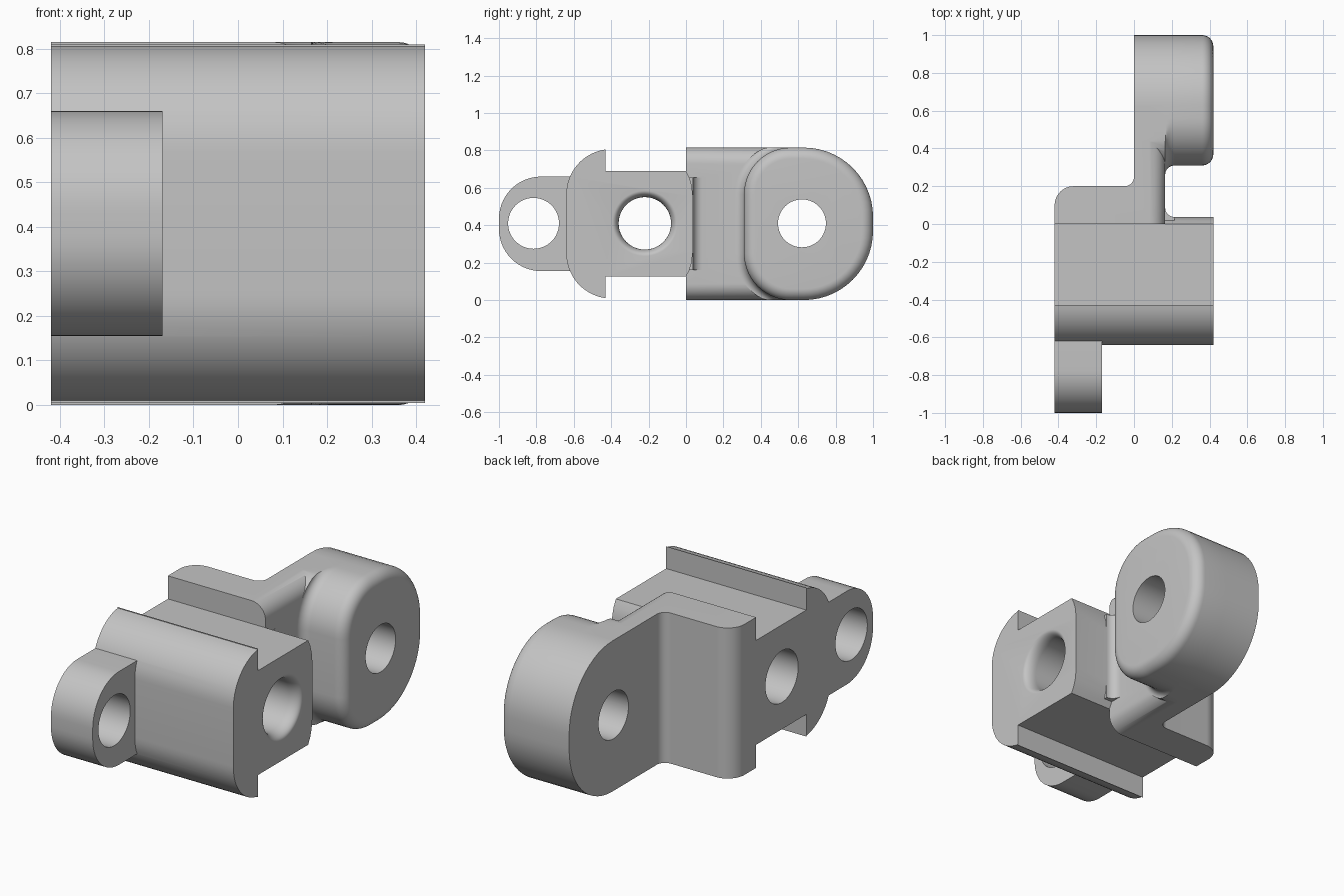
import bpy, bmesh
from math import sin, cos, radians, pi

cube = bpy.data.objects.get("Cube")
if cube:
    bpy.data.objects.remove(cube, do_unlink=True)

H, W, MID = 0.815, 0.42, 0.41      # height, half width, pin height
WEB = 0.165                        # thickness of the connecting web

grey = bpy.data.materials.new("plain grey")
grey.use_nodes = True
grey.diffuse_color = (0.55, 0.55, 0.55, 1)
grey.node_tree.nodes["Principled BSDF"].inputs["Base Color"].default_value = grey.diffuse_color


def arc(cx, cy, r, a0, a1, n=14):
    """Points of an arc, each with its direction: (u, v, nu, nv)."""
    out = []
    for i in range(n + 1):
        a = radians(a0 + (a1 - a0) * i / n)
        out.append((cx + r * cos(a), cy + r * sin(a), cos(a), sin(a)))
    return out


def flat(points):
    return [p[:2] for p in points]


def loft(name, rings):
    """Closed solid skinned through rings of 3D points."""
    bm = bmesh.new()
    loops = [[bm.verts.new(p) for p in ring] for ring in rings]
    for a, b in zip(loops, loops[1:]):
        for i in range(len(a)):
            j = (i + 1) % len(a)
            bm.faces.new((a[i], a[j], b[j], b[i]))
    bm.faces.new(loops[0])
    bm.faces.new(loops[-1])
    bmesh.ops.recalc_face_normals(bm, faces=bm.faces)
    mesh = bpy.data.meshes.new(name)
    bm.to_mesh(mesh)
    bm.free()
    mesh.materials.append(grey)
    ob = bpy.data.objects.new(name, mesh)
    bpy.context.collection.objects.link(ob)
    return ob


def along_x(name, profile, x0, x1):
    return loft(name, [[(x, y, z) for y, z in profile] for x in (x0, x1)])


def along_z(name, profile, z0, z1):
    return loft(name, [[(x, y, z) for x, y in profile] for z in (z0, z1)])


def pin_cutter(name, y, steps):
    """Round cutter along x, given (x, radius) steps."""
    n = 64
    return loft(name, [[(x, y + r * cos(2 * pi * i / n), MID + r * sin(2 * pi * i / n))
                        for i in range(n)] for x, r in steps])


def combine(target, other, operation):
    mod = target.modifiers.new(operation.lower(), 'BOOLEAN')
    mod.operation, mod.object, mod.solver = operation, other, 'EXACT'
    bpy.context.view_layer.objects.active = target
    bpy.ops.object.modifier_apply(modifier=mod.name)
    bpy.data.objects.remove(other, do_unlink=True)


# Main body: rounded head in front, narrower neck behind
upper = ([(0.0, 0.69)] + [(-0.43, 0.69), (-0.43, 0.81)]
         + flat(arc(-0.398, 0.565, 0.242, 97.6, 180)))
lower = [(y, H - z) for y, z in reversed(upper)]
tail = [(0.018, 0.16), (0.03, 0.2), (0.037, 0.26)]
profile = upper + lower + tail + [(y, H - z) for y, z in reversed(tail)]
bracket = along_x("hinge_bracket", profile, -W, W)

# Back plate and web, one cranked plan outline with rounded long edges
plan = ([(-W, 0.0), (WEB, 0.0), (WEB, 0.62), (0.0, 0.62)]
        + flat(arc(-0.05, 0.25, 0.05, 0, -90, 10))
        + flat(arc(-W + 0.1, 0.1, 0.1, 90, 180)))
plate = along_z("back_plate", plan, 0, H)
bm = bmesh.new()
bm.from_mesh(plate.data)
edges = [e for e in bm.edges if all(abs(v.co.x - WEB) < 1e-4 for v in e.verts)
         and abs(e.verts[0].co.z - e.verts[1].co.z) < 1e-4]
bmesh.ops.bevel(bm, geom=edges, offset=0.085, segments=10, profile=0.5, affect='EDGES')
bm.to_mesh(plate.data)
bm.free()

# Rear lug: D outline, flared where it meets the web, rounded outer rim
outline = (arc(0.56, 0.25, 0.25, 180, 270) + arc(0.63, 0.37, 0.37, 270, 360)
           + arc(0.63, H - 0.37, 0.37, 0, 90) + arc(0.56, H - 0.25, 0.25, 90, 180))


def lug_ring(x, flare, inset):
    ring = []
    for y, z, ny, nz in outline:
        d = flare * max(0, -ny) ** 0.5 - inset
        ring.append((x, y + ny * d, min(H, max(0, z + nz * d))))
    return ring


F, R = 0.05, 0.06
turns = [radians(a) for a in range(0, 91, 10)]
rings = [lug_ring(0, F, 0)]
rings += [lug_ring(WEB + F * (1 - cos(a)), F * (1 - sin(a)), 0) for a in turns]
rings += [lug_ring(W - R + R * sin(a), 0, R * (1 - cos(a))) for a in turns]
lug = loft("rear_lug", rings)

# Fillet between the web and the end of the neck
fillet_plan = ([(WEB - 0.03, 0.0), (WEB + F, 0.0)]
               + flat(arc(WEB + F, 0.037 + F, F, 270, 180, 10)) + [(WEB - 0.03, 0.037 + F)])
fillet = along_z("neck_fillet", fillet_plan, 0.16, H - 0.16)

# Front tab with a rounded nose
tab_profile = ([(-0.55, 0.66)] + flat(arc(-0.775, 0.435, 0.225, 90, 180))
               + flat(arc(-0.775, 0.38, 0.225, 180, 270)) + [(-0.55, 0.155)])
tab = along_x("front_tab", tab_profile, -W, -0.17)

for part in (plate, lug, fillet, tab):
    combine(bracket, part, 'UNION')

# Pin holes; the middle one has a softened mouth on one side
mouth = [(W - 0.06 + 0.06 * sin(a), 0.14 + 0.035 * (1 - cos(a))) for a in turns]
for cutter in (pin_cutter("front_pin_cutter", -0.815, [(-0.6, 0.136), (0, 0.136)]),
               pin_cutter("middle_pin_cutter", -0.22, [(-0.6, 0.14)] + mouth + [(0.5, 0.175)]),
               pin_cutter("rear_pin_cutter", 0.62, [(-0.2, 0.128), (0.6, 0.128)])):
    combine(bracket, cutter, 'DIFFERENCE')

# Smooth curved walls, crisp corners
bpy.ops.object.select_all(action='DESELECT')
bracket.select_set(True)
bpy.context.view_layer.objects.active = bracket
bpy.ops.object.shade_smooth_by_angle(angle=radians(30))
